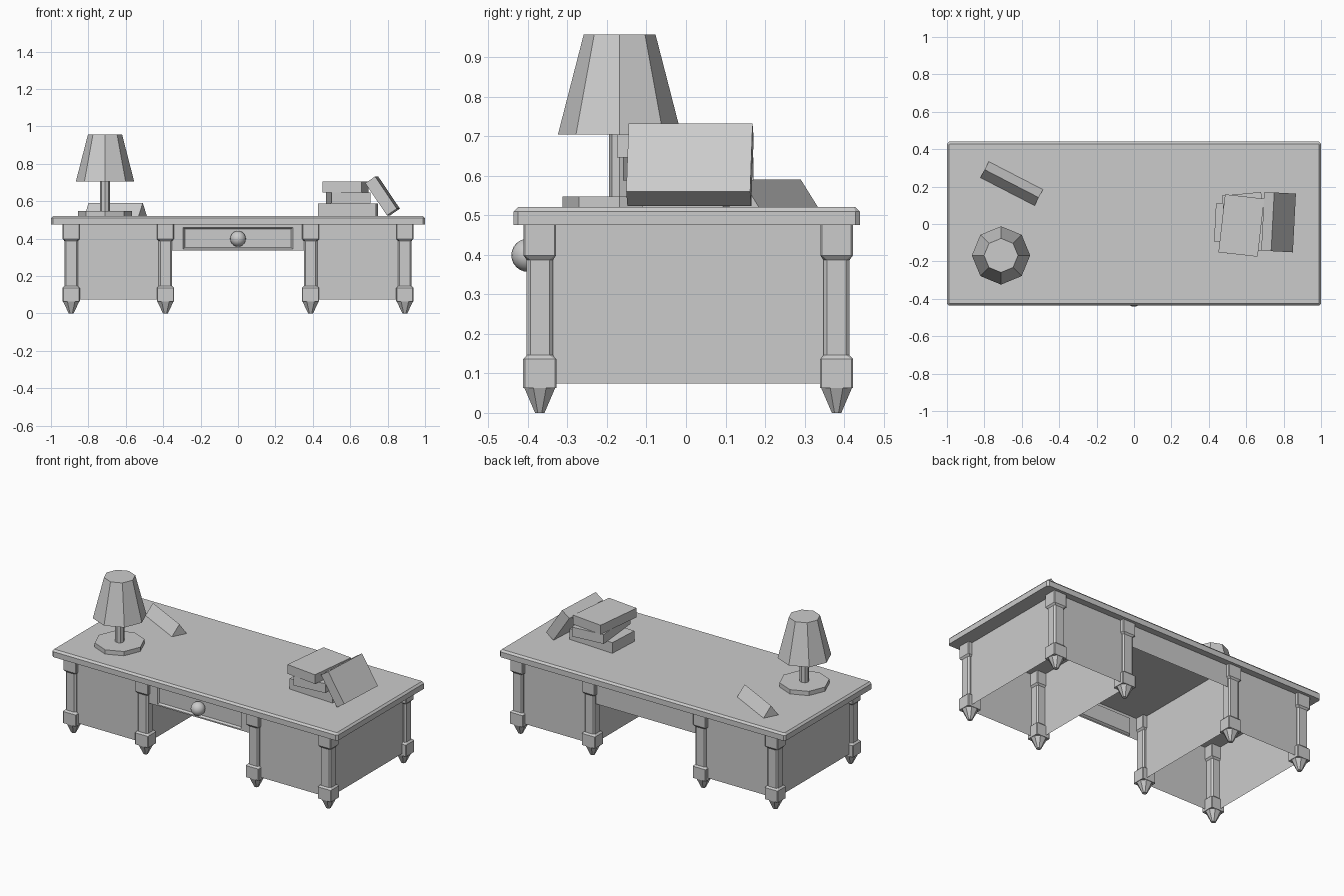
import bpy, bmesh
from math import radians, cos, sin, pi
from mathutils import Matrix

if "Cube" in bpy.data.objects:
    bpy.data.objects.remove(bpy.data.objects["Cube"])


def finish(name, bm, loc=(0, 0, 0), rot=(0, 0, 0)):
    me = bpy.data.meshes.new(name)
    bmesh.ops.recalc_face_normals(bm, faces=bm.faces)
    bm.to_mesh(me)
    bm.free()
    ob = bpy.data.objects.new(name, me)
    ob.location = loc
    ob.rotation_euler = [radians(a) for a in rot]
    bpy.context.collection.objects.link(ob)
    return ob


def loft(bm, rings):
    """Skin a stack of closed rings and cap both ends."""
    rows = [[bm.verts.new(p) for p in r] for r in rings]
    n = len(rows[0])
    for a, b in zip(rows, rows[1:]):
        for i in range(n):
            bm.faces.new((a[i], a[(i + 1) % n], b[(i + 1) % n], b[i]))
    bm.faces.new(rows[0][::-1])
    bm.faces.new(rows[-1])


def chamfered(hx, hy, c, z):
    q = [(hx, hy - c), (hx - c, hy)]
    pts = q + [(-x, y) for x, y in q[::-1]]
    pts += [(-x, -y) for x, y in pts]
    return [(x, y, z) for x, y in pts]


def octagon(r, z):
    return [(r * cos(i * pi / 4), r * sin(i * pi / 4), z) for i in range(8)]


def box(name, size, loc, rot=(0, 0, 0)):
    bm = bmesh.new()
    bmesh.ops.create_cube(bm, size=1, matrix=Matrix.Diagonal((*size, 1)))
    return finish(name, bm, loc, rot)


# Desk top with chamfered corners and upper rim
bm = bmesh.new()
loft(bm, [chamfered(1, 0.438, 0.011, 0.475), chamfered(1, 0.438, 0.011, 0.509),
          chamfered(0.989, 0.427, 0.004, 0.521)])
finish("desk_top", bm, (0, 0.002, 0))

# Eight turned legs: (half width, corner chamfer, height)
leg = [(0.012, 0.007, 0), (0.039, 0.023, 0.063), (0.042, 0.004, 0.063),
       (0.042, 0.004, 0.136), (0.033, 0.009, 0.146), (0.033, 0.009, 0.387),
       (0.041, 0.004, 0.398), (0.041, 0.004, 0.476)]
for x in (-0.892, -0.388, 0.388, 0.892):
    for y in (-0.37, 0.381):
        bm = bmesh.new()
        loft(bm, [chamfered(h * 1.1, h, c, z) for h, c, z in leg])
        finish("front_leg" if y < 0 else "back_leg", bm, (x, y, 0))

# Pedestals: thin walls, open underneath
for side in (-1, 1):
    bm = bmesh.new()
    c = [(0.37, -0.388), (0.91, -0.388), (0.91, 0.399), (0.37, 0.399)]
    lo = [bm.verts.new((side * x, y, 0.075)) for x, y in c]
    hi = [bm.verts.new((side * x, y, 0.475)) for x, y in c]
    for i in range(4):
        j = (i + 1) % 4
        bm.faces.new((lo[i], lo[j], hi[j], hi[i]))
    finish("pedestal", bm)

# Aprons over the knee hole, the front one with a recessed drawer
for name, y in (("front_apron", -0.388), ("back_apron", 0.399)):
    bm = bmesh.new()
    quad = [(-0.37, 0.335), (0.37, 0.335), (0.37, 0.475), (-0.37, 0.475)]
    face = bm.faces.new([bm.verts.new((x, y, z)) for x, z in quad])
    if y < 0:
        drawer = [(-0.293, 0.343), (0.293, 0.343), (0.293, 0.46), (-0.293, 0.46)]
        bmesh.ops.inset_individual(bm, faces=[face], thickness=0.01)
        for v, (x, z) in zip(face.verts, drawer):
            v.co = (x, y, z)
        bmesh.ops.inset_individual(bm, faces=[face], thickness=0.012, depth=-0.012)
    finish(name, bm)

# Drawer knob, cut off where it meets the drawer
bm = bmesh.new()
bmesh.ops.create_uvsphere(bm, u_segments=20, v_segments=12, radius=0.042)
bmesh.ops.bisect_plane(bm, geom=bm.verts[:] + bm.edges[:] + bm.faces[:],
                       plane_co=(0, 0.024, 0), plane_no=(0, 1, 0), clear_outer=True)
for f in bm.faces:
    f.smooth = True
finish("drawer_knob", bm, (0, -0.4, 0.399))

# Lamp
for name, rings in (("lamp_base", [(0.145, 0.52), (0.145, 0.548)]),
                    ("lamp_stem", [(0.027, 0.54), (0.027, 0.72)]),
                    ("lamp_shade", [(0.156, 0.705), (0.091, 0.957)])):
    bm = bmesh.new()
    loft(bm, [octagon(r, z) for r, z in rings])
    finish(name, bm, (-0.711, -0.168, 0))

# Triangular desk sign
bm = bmesh.new()
loft(bm, [[(x, -0.049, 0), (x, 0.049, 0), (x, 0, 0.07)] for x in (-0.163, 0.163)])
finish("desk_sign", bm, (-0.654, 0.216, 0.52), (0, 0, -27.3))

# Stacked books and one leaning against them
box("bottom_book", (0.31, 0.205, 0.068), (0.588, 0.0, 0.554), (0, 0, -3))
box("middle_book", (0.21, 0.312, 0.059), (0.59, 0.006, 0.617), (0, 0, 5.5))
box("top_book", (0.211, 0.312, 0.058), (0.574, -0.008, 0.675), (0, 0, -6.5))
box("leaning_book", (0.208, 0.314, 0.064), (0.773, 0.01, 0.628), (0, 56, -3))
